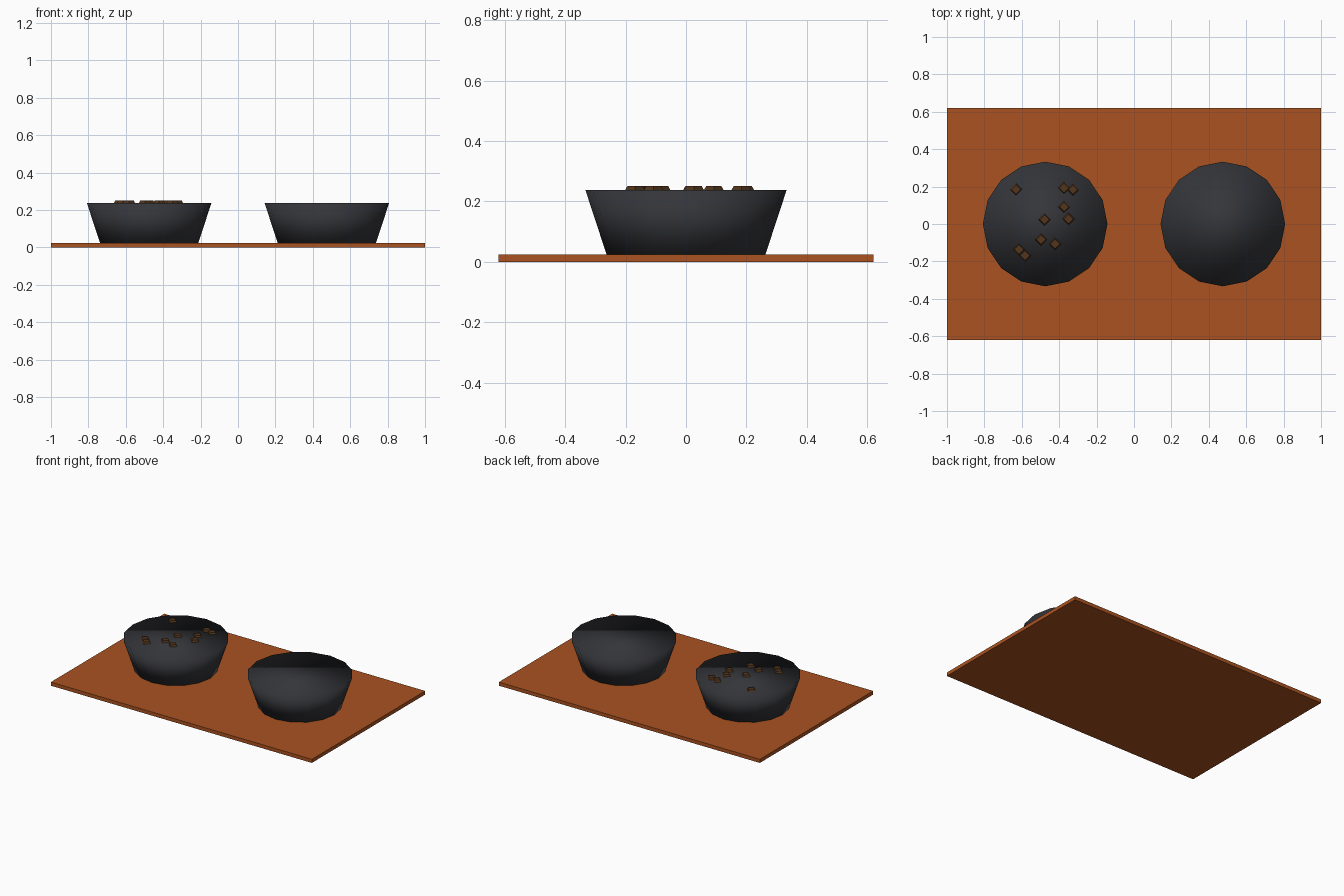
import bpy

if "Cube" in bpy.data.objects:
    bpy.data.objects.remove(bpy.data.objects["Cube"])


def material(name, rgb):
    m = bpy.data.materials.new(name)
    m.diffuse_color = (*rgb, 1)
    m.use_nodes = True
    m.node_tree.nodes["Principled BSDF"].inputs["Base Color"].default_value = m.diffuse_color
    return m


clay = material("terracotta", (0.40, 0.085, 0.015))
iron = material("charcoal", (0.035, 0.036, 0.042))
brown = material("dark brown", (0.085, 0.036, 0.012))


def frustum(name, sides, r_low, r_high, z0, z1, x, y, mat, smooth):
    bpy.ops.mesh.primitive_cone_add(vertices=sides, radius1=r_low, radius2=r_high,
                                    depth=z1 - z0, location=(x, y, (z0 + z1) / 2))
    ob = bpy.context.object
    ob.name = name
    ob.data.materials.append(mat)
    if smooth:
        bpy.ops.object.shade_smooth()
    return ob


# Mat under the bowls
bpy.ops.mesh.primitive_cube_add(size=1, location=(0, 0, 0.0125))
mat_board = bpy.context.object
mat_board.name = "feeding_mat"
mat_board.scale = (2, 1.24, 0.025)
mat_board.data.materials.append(clay)

# Two filled bowls, softly shaded across the rim
for side, x in (("left", -0.475), ("right", 0.475)):
    frustum(side + "_bowl", 16, 0.263, 0.333, 0.025, 0.238, x, 0, iron, True)

# Kibble pieces scattered on the left bowl
spots = [(-0.631, 0.185), (-0.374, 0.193), (-0.326, 0.183), (-0.374, 0.092),
         (-0.478, 0.023), (-0.35, 0.027), (-0.497, -0.084), (-0.422, -0.107),
         (-0.615, -0.137), (-0.583, -0.169)]
for i, (x, y) in enumerate(spots):
    frustum(f"kibble_{i + 1}", 4, 0.034, 0.025, 0.235, 0.251, x, y, brown, False)
